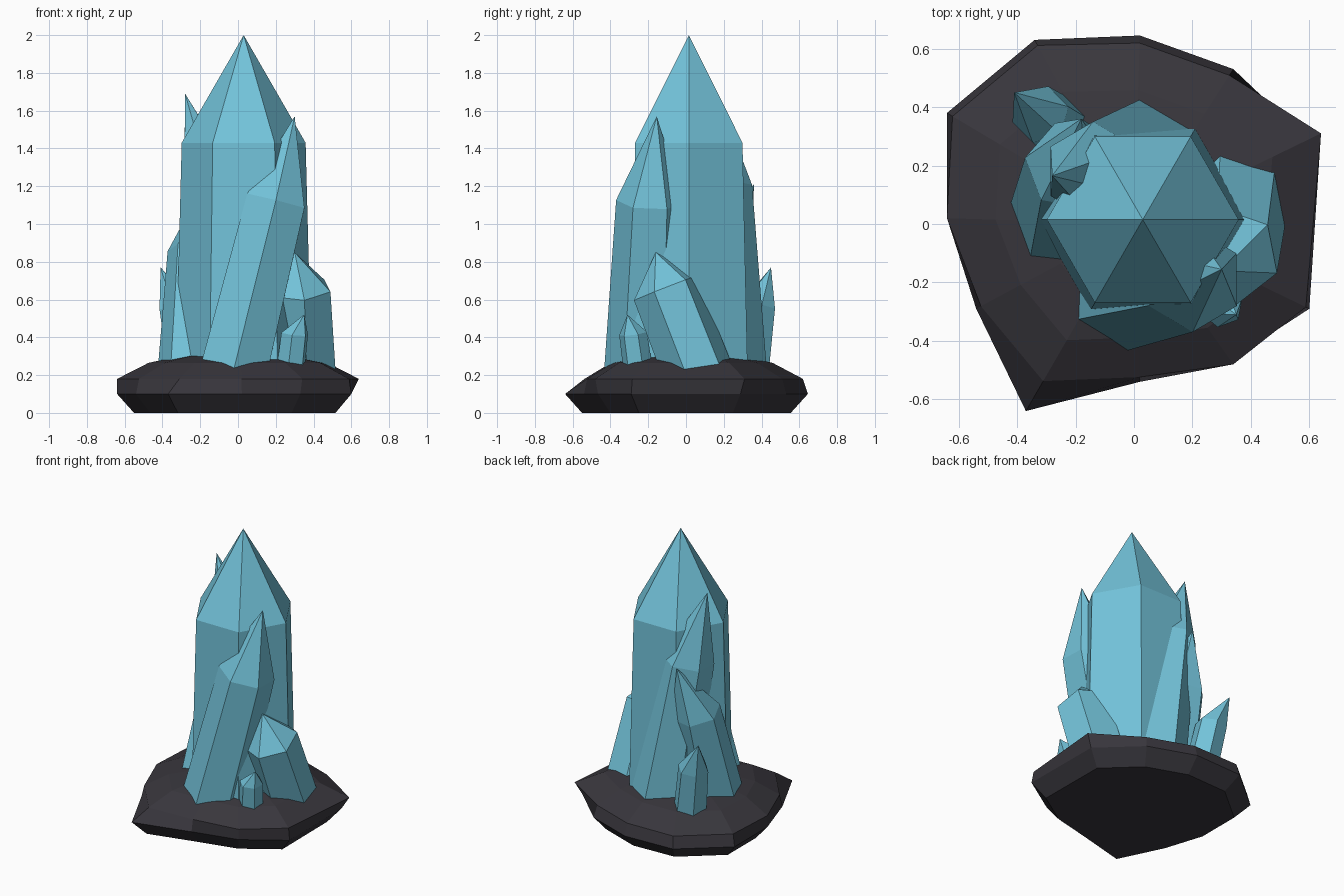
import bpy, bmesh
from math import cos, sin, radians
from mathutils import Vector, Quaternion

if "Cube" in bpy.data.objects:
    bpy.data.objects.remove(bpy.data.objects["Cube"])


def material(name, colour):
    mat = bpy.data.materials.new(name)
    mat.use_nodes = True
    mat.diffuse_color = (*colour, 1)
    mat.node_tree.nodes["Principled BSDF"].inputs["Base Color"].default_value = (*colour, 1)
    return mat


def loft(name, rings, mat, tip):
    """Join rings of points with flat faces, close the bottom and fan the top to a tip."""
    bm = bmesh.new()
    loops = [[bm.verts.new(p) for p in ring] for ring in rings]
    n = len(loops[0])
    for low, high in zip(loops, loops[1:]):
        for i in range(n):
            j = (i + 1) % n
            bm.faces.new((low[i], low[j], high[j], high[i]))
    bm.faces.new(loops[0][::-1])
    top = bm.verts.new(tip)
    for i in range(n):
        bm.faces.new((loops[-1][i], loops[-1][(i + 1) % n], top))
    bmesh.ops.recalc_face_normals(bm, faces=bm.faces)
    mesh = bpy.data.meshes.new(name)
    bm.to_mesh(mesh)
    bm.free()
    mesh.materials.append(mat)
    obj = bpy.data.objects.new(name, mesh)
    bpy.context.collection.objects.link(obj)
    return obj


def hexagon(centre, radius, phase, turn):
    angles = [radians(phase + 60 * i) for i in range(6)]
    return [Vector(centre) + turn @ Vector((radius * cos(a), radius * sin(a), 0))
            for a in angles]


def crystal(name, base, base_radius, shoulder, shoulder_radius, tip, phase):
    """Six-sided shard: level foot, shoulder square to the leaning axis, pointed tip."""
    axis = Vector(shoulder) - Vector(base)
    lean = Vector((0, 0, 1)).rotation_difference(axis)
    loft(name, [hexagon(base, base_radius, phase, Quaternion()),
                hexagon(shoulder, shoulder_radius, phase, lean)], ice, tip)


ice = material("ice blue", (0.171, 0.546, 0.70))
stone = material("dark stone", (0.040, 0.037, 0.046))

# Rock base: outline corner x, y, then how far the lower and upper rims reach it
outline = [(-0.64, 0.02, 1, 1), (-0.54, -0.29, 1, 0.97), (-0.37, -0.64, 1, 0.84),
           (0.02, -0.54, 1, 0.97), (0.34, -0.48, 0.97, 1), (0.60, -0.29, 1, 0.98),
           (0.64, 0.31, 0.93, 1), (0.34, 0.53, 1, 0.96), (0.02, 0.645, 1, 0.96),
           (-0.34, 0.63, 1, 0.97), (-0.64, 0.38, 1, 0.97)]
rims = [[(x * lo * 0.86, y * lo * 0.86, 0) for x, y, lo, up in outline],
        [(x * lo, y * lo, 0.1) for x, y, lo, up in outline],
        [(x * up, y * up, 0.18) for x, y, lo, up in outline],
        [(x * up * 0.74, y * up * 0.74, 0.265) for x, y, lo, up in outline],
        [(x * up * 0.48, y * up * 0.48, 0.30) for x, y, lo, up in outline]]
loft("rock_base", rims, stone, (0, 0.1, 0.31))

# Central column and the shards leaning around it
crystal("main_crystal", (0.03, 0.015, 0.2), 0.36, (0.03, 0.015, 1.43), 0.328,
        (0.03, 0.015, 2.0), 0)
crystal("front_crystal", (-0.03, -0.225, 0.2), 0.21, (0.2, -0.19, 1.12), 0.18,
        (0.30, -0.155, 1.57), 30)
crystal("back_crystal", (0.03, 0.22, 0.2), 0.21, (-0.14, 0.18, 1.2), 0.17,
        (-0.28, 0.165, 1.69), 30)
crystal("left_side_crystal", (0.33, 0.07, 0.2), 0.20, (0.32, -0.11, 0.66), 0.18,
        (0.30, -0.16, 0.85), 40)
crystal("right_side_crystal", (-0.23, 0.02, 0.2), 0.20, (-0.215, 0.2, 0.86), 0.16,
        (-0.18, 0.36, 1.21), 50)
crystal("small_front_crystal", (0.275, -0.25, 0.2), 0.08, (0.30, -0.28, 0.42), 0.075,
        (0.35, -0.31, 0.52), 20)
crystal("small_back_crystal", (-0.26, 0.33, 0.2), 0.11, (-0.32, 0.375, 0.56), 0.10,
        (-0.41, 0.45, 0.77), 15)
